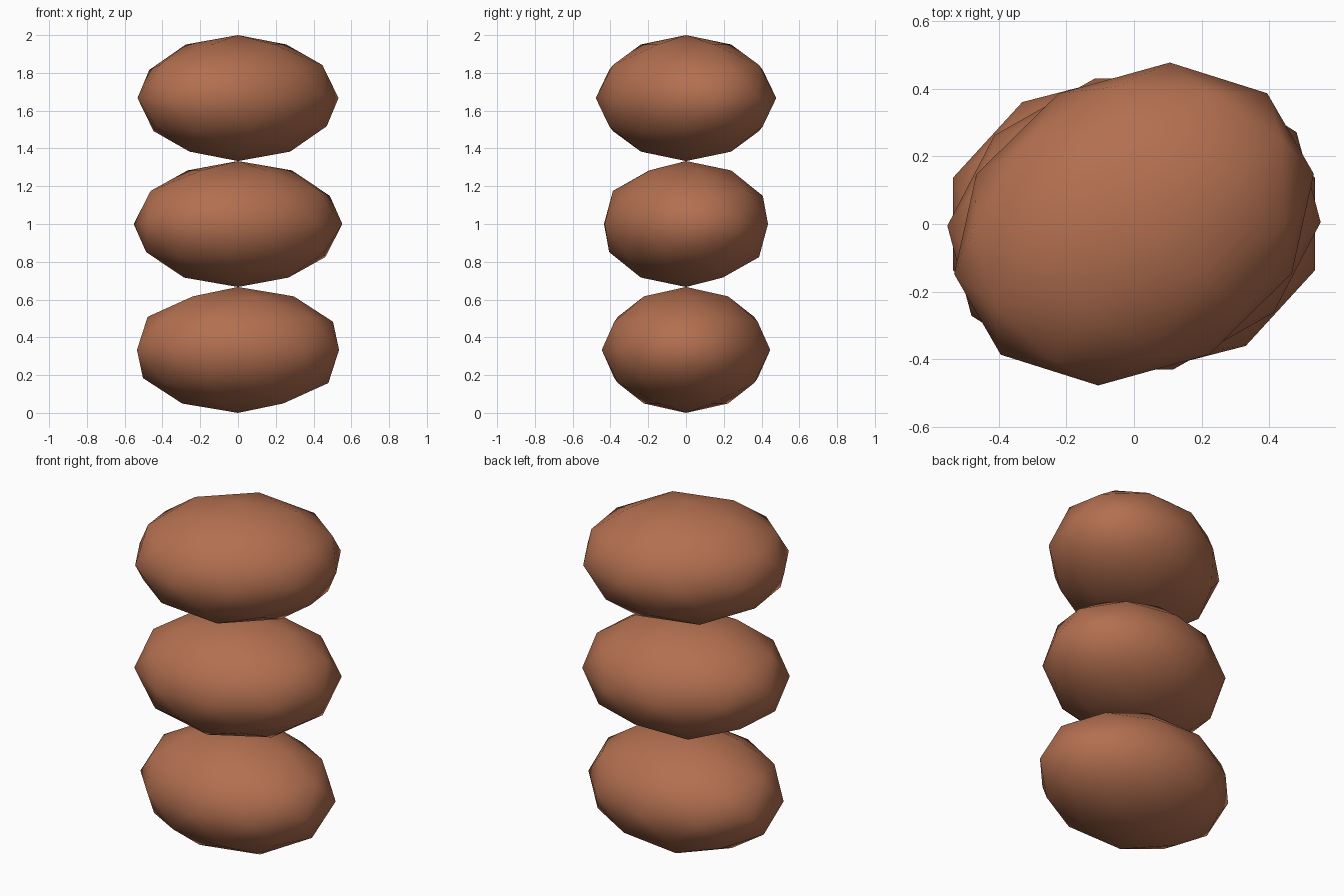
import bpy
import math

cube = bpy.data.objects.get("Cube")
if cube:
    bpy.data.objects.remove(cube, do_unlink=True)

# Single warm clay colour
colour = (0.45, 0.16, 0.08, 1.0)
clay = bpy.data.materials.new("terracotta_brown")
clay.use_nodes = True
clay.diffuse_color = colour
clay.node_tree.nodes["Principled BSDF"].inputs["Base Color"].default_value = colour

HALF_HEIGHT = 1 / 3
TWIST = math.radians(15)


def add_stone(name, level):
    """Flattened faceted ball, twisted a little more on each level."""
    bpy.ops.mesh.primitive_ico_sphere_add(subdivisions=2, radius=1)
    stone = bpy.context.object
    stone.name = name
    stone.scale = (0.5625, 0.446, HALF_HEIGHT)
    stone.rotation_euler.z = TWIST * level
    stone.location.z = HALF_HEIGHT * (2 * level + 1)
    stone.data.materials.append(clay)
    bpy.ops.object.shade_smooth()


# Stack of three stones touching at their poles
for level, name in enumerate(("bottom_stone", "middle_stone", "top_stone")):
    add_stone(name, level)
